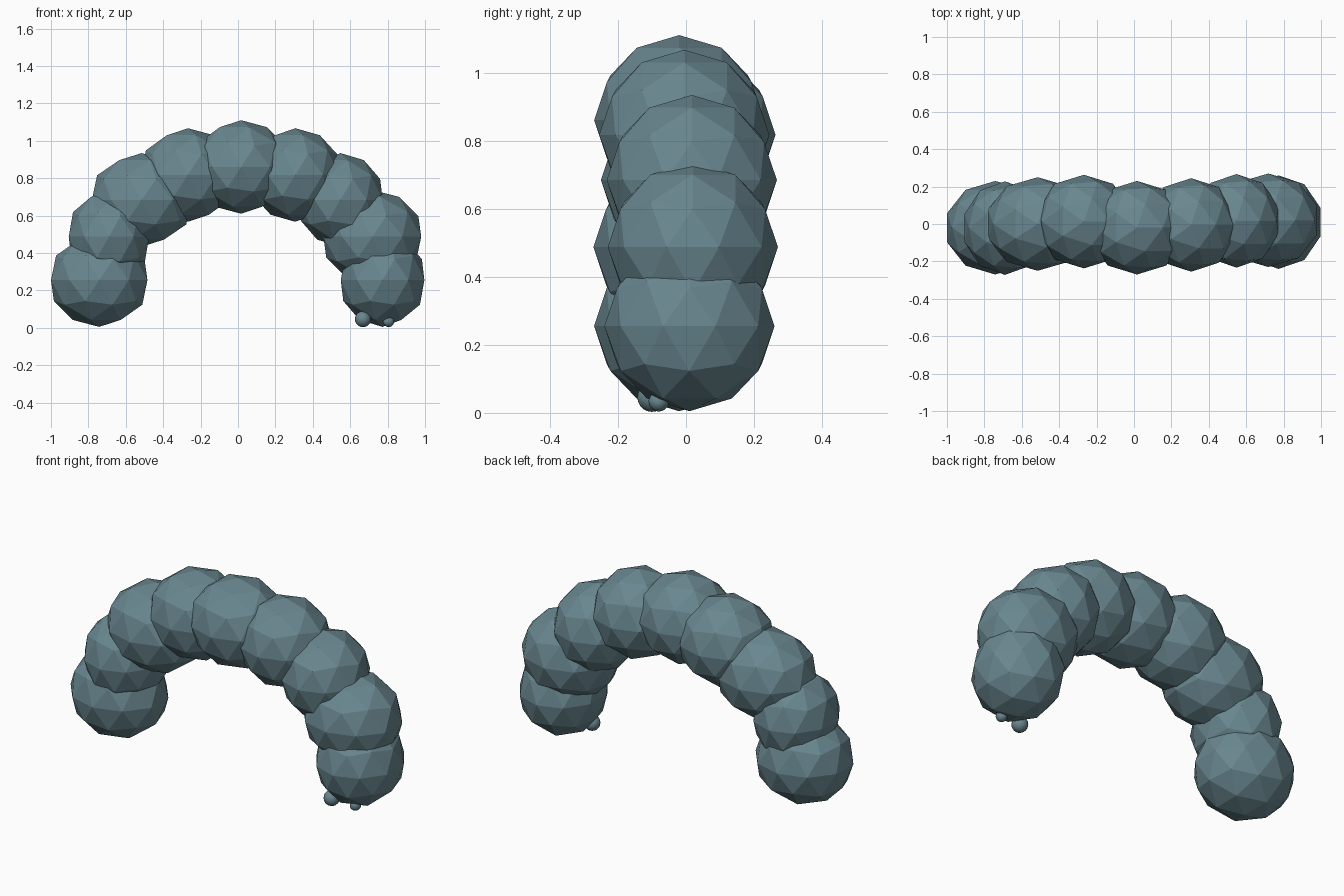
import bpy

# Remove the default cube
cube = bpy.data.objects.get("Cube")
if cube:
    bpy.data.objects.remove(cube, do_unlink=True)

# Single slate teal colour
slate = bpy.data.materials.new("slate_teal")
slate.use_nodes = True
colour = (0.14, 0.24, 0.275, 1)
slate.diffuse_color = colour
slate.node_tree.nodes["Principled BSDF"].inputs["Base Color"].default_value = colour


def finish(name, scale):
    obj = bpy.context.object
    obj.name = name
    obj.scale = scale
    obj.data.materials.append(slate)
    bpy.ops.object.transform_apply(location=False, rotation=False, scale=True)
    return obj


# Arched body: faceted balls, each with a centre and a length along x
segments = [
    ((-0.742, -0.02, 0.255), 0.271),
    ((-0.69, -0.022, 0.487), 0.226),
    ((-0.515, 0.0, 0.684), 0.28),
    ((-0.268, 0.013, 0.817), 0.264),
    ((0.016, -0.02, 0.86), 0.265),
    ((0.306, -0.005, 0.817), 0.25),
    ((0.548, 0.017, 0.684), 0.237),
    ((0.718, 0.02, 0.487), 0.275),
    ((0.773, 0.01, 0.255), 0.235),
]
for number, (centre, length) in enumerate(segments, 1):
    bpy.ops.mesh.primitive_ico_sphere_add(subdivisions=2, radius=1, location=centre)
    finish(f"body_segment_{number}", (length, 0.25, 0.25))

# Two small round eyes under the head segment
for name, centre, radius in [
    ("right_eye", (0.668, -0.1, 0.046), 0.043),
    ("left_eye", (0.805, -0.08, 0.034), 0.03),
]:
    bpy.ops.mesh.primitive_uv_sphere_add(segments=16, ring_count=10, radius=1, location=centre)
    finish(name, (radius,) * 3)
    bpy.ops.object.shade_smooth_by_angle()
